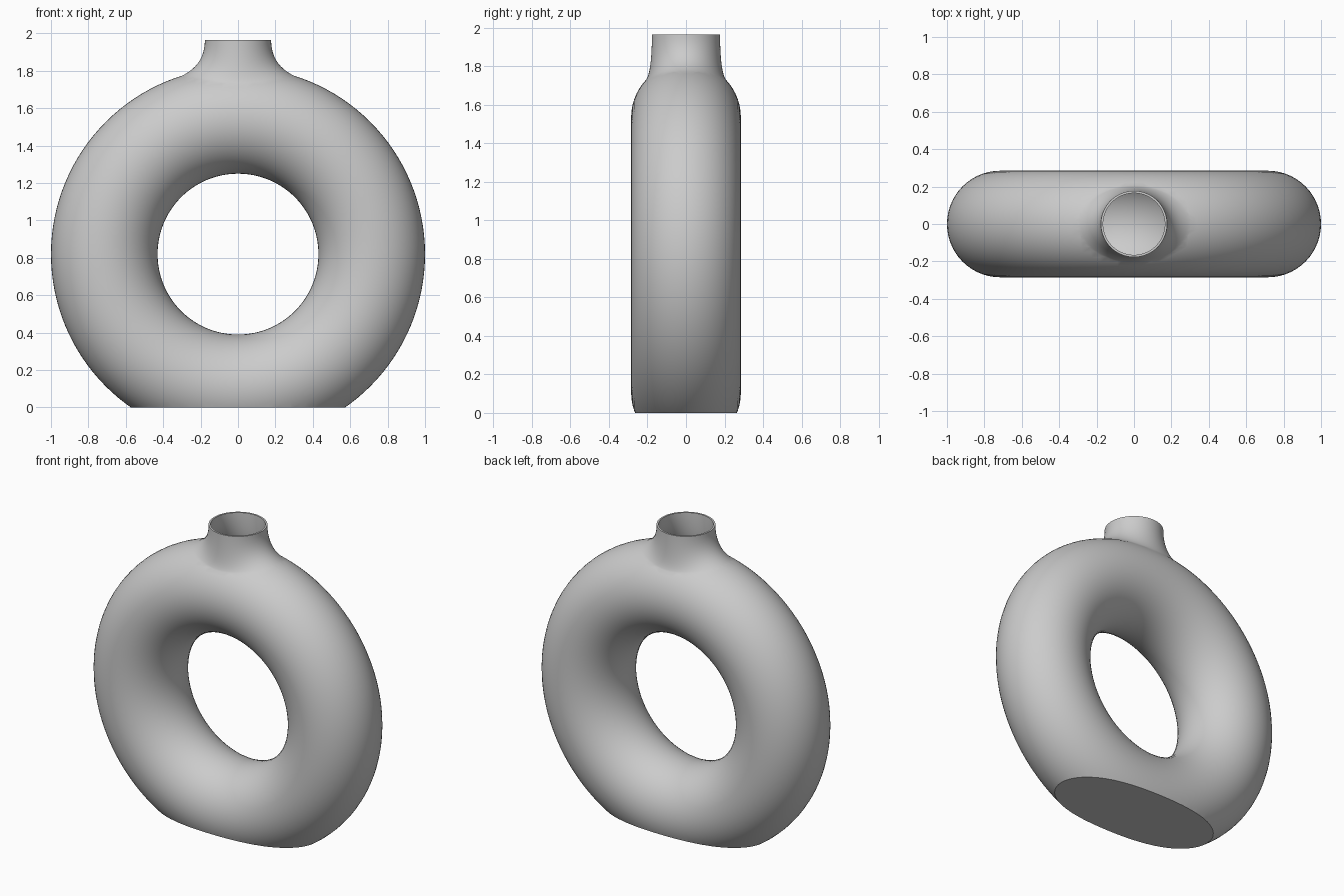
import bpy, bmesh
from math import sin, cos, sqrt, pi, radians

if "Cube" in bpy.data.objects:
    bpy.data.objects.remove(bpy.data.objects["Cube"])

CZ, R, TUBE, WALL = 0.82, 0.715, 0.285, 0.012
SIDES = 96


def make_object(name, bm):
    bmesh.ops.recalc_face_normals(bm, faces=bm.faces)
    me = bpy.data.meshes.new(name)
    bm.to_mesh(me)
    bm.free()
    ob = bpy.data.objects.new(name, me)
    bpy.context.collection.objects.link(ob)
    return ob


def loft(bm, rings, closed):
    n = len(rings)
    for i in range(n if closed else n - 1):
        a, b = rings[i], rings[(i + 1) % n]
        for j in range(len(a)):
            k = (j + 1) % len(a)
            bm.faces.new((a[j], a[k], b[k], b[j]))


def boolean(target, tool, operation):
    mod = target.modifiers.new(operation.lower(), 'BOOLEAN')
    mod.operation, mod.solver, mod.object = operation, 'EXACT', tool
    bpy.context.view_layer.objects.active = target
    bpy.ops.object.modifier_apply(modifier=mod.name)
    bpy.data.objects.remove(tool)


def vessel(name, inset, top):
    """Ring body with flat base and flared neck, shrunk by inset."""
    r = TUBE - inset

    # ring body, cut flat at the base
    bm = bmesh.new()
    rings = []
    for i in range(128):
        u = 2 * pi * i / 128
        ring = []
        for j in range(56):
            v = 2 * pi * j / 56
            d = R + r * cos(v)
            ring.append(bm.verts.new((d * sin(u), r * sin(v), CZ + d * cos(u))))
        rings.append(ring)
    loft(bm, rings, True)
    cut = bmesh.ops.bisect_plane(bm, geom=bm.verts[:] + bm.edges[:] + bm.faces[:],
                                 plane_co=(0, 0, inset), plane_no=(0, 0, -1), clear_outer=True)
    rim = [e for e in cut['geom_cut'] if isinstance(e, bmesh.types.BMEdge)]
    bmesh.ops.contextual_create(bm, geom=rim)
    body = make_object(name, bm)

    # neck: curved flare from the round mouth to an oval foot on the ring
    def height(x, y):
        return CZ + sqrt((R + sqrt(r * r - y * y)) ** 2 - x * x)

    rm, fx, fy = 0.177 - inset, 0.33 - inset, 0.212 - inset
    steps = 12
    bm = bmesh.new()
    rings = [[] for _ in range(steps + 3)]
    for j in range(SIDES):
        a = 2 * pi * j / SIDES
        c, s = cos(a), sin(a)
        mx, my, px, py = rm * c, rm * s, fx * c, fy * s
        zf = height(px, py)
        e = 0.01
        slope = (zf - height(px + (mx - px) * e, py + (my - py) * e)) / e
        zc = zf - slope
        rings[0].append(bm.verts.new((mx, my, top)))
        for i in range(steps + 1):
            t = i / steps
            k = t * t
            z = (1 - t) ** 2 * 1.965 + 2 * t * (1 - t) * zc + k * zf - 0.003 * k
            if i == 0:
                z -= 0.0005
            rings[i + 1].append(bm.verts.new((mx + (px - mx) * k, my + (py - my) * k, z)))
        rings[-1].append(bm.verts.new((mx * 0.6, my * 0.6, 1.5)))
    loft(bm, rings, False)
    bm.faces.new(rings[0])
    bm.faces.new(rings[-1])
    boolean(body, make_object(name + "_neck", bm), 'UNION')
    return body


# hollow vase: outer shell minus inner cavity
vase = vessel("ring_vase", 0.0, 1.965)
boolean(vase, vessel("cavity", WALL, 2.05), 'DIFFERENCE')
bpy.ops.object.select_all(action='DESELECT')
vase.select_set(True)
bpy.context.view_layer.objects.active = vase
bpy.ops.object.shade_smooth_by_angle(angle=radians(35))
